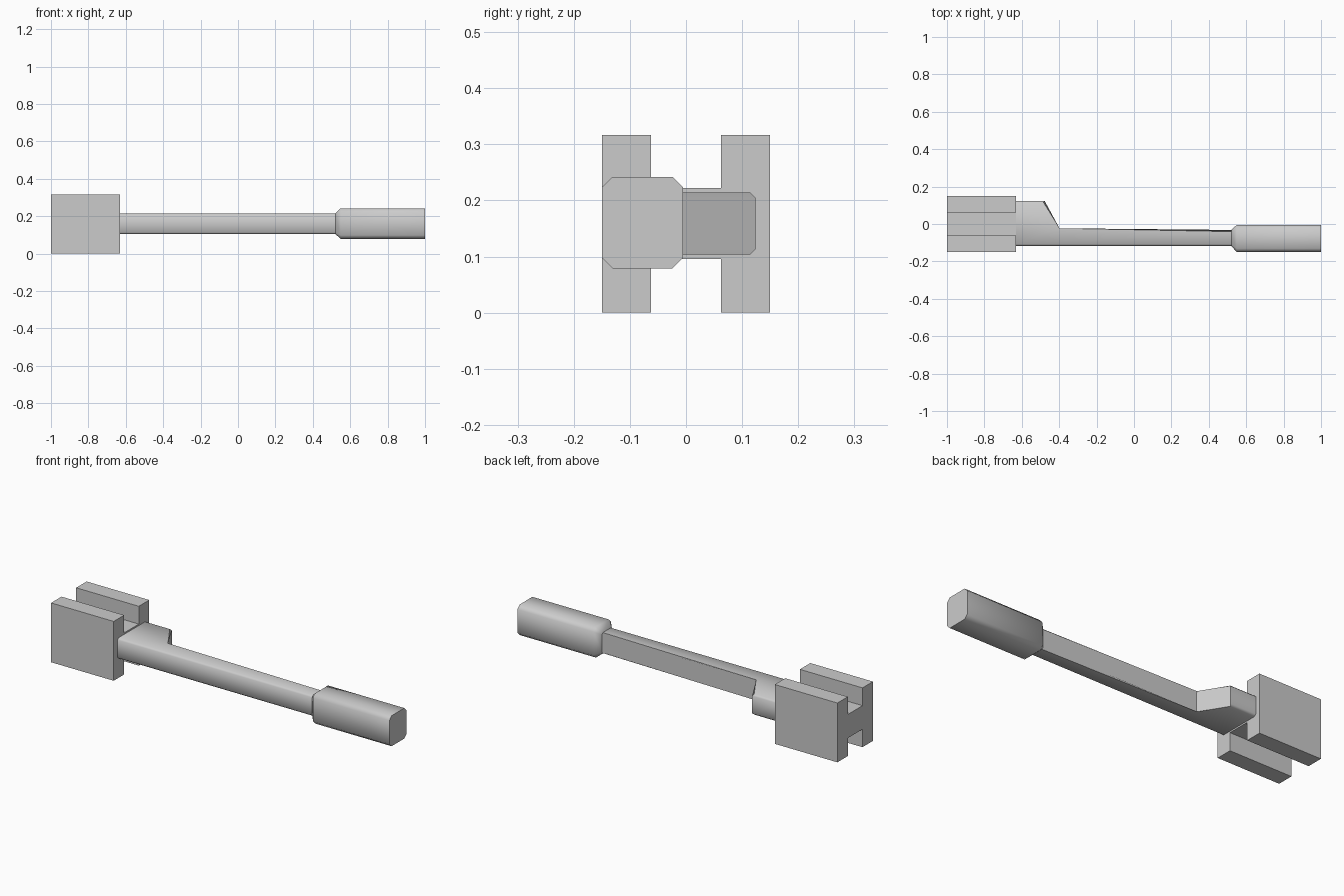
import bpy, bmesh, math

cube = bpy.data.objects.get("Cube")
if cube:
    bpy.data.objects.remove(cube, do_unlink=True)

grey = bpy.data.materials.new("plain grey")
grey.use_nodes = True
colour = (0.6, 0.6, 0.6, 1)
grey.diffuse_color = colour
grey.node_tree.nodes["Principled BSDF"].inputs["Base Color"].default_value = colour


def finish(name, bm, smooth_angle):
    bmesh.ops.recalc_face_normals(bm, faces=bm.faces[:])
    mesh = bpy.data.meshes.new(name)
    bm.to_mesh(mesh)
    bm.free()
    mesh.materials.append(grey)
    obj = bpy.data.objects.new(name, mesh)
    bpy.context.collection.objects.link(obj)
    bpy.ops.object.select_all(action='DESELECT')
    obj.select_set(True)
    bpy.context.view_layer.objects.active = obj
    bpy.ops.object.shade_smooth_by_angle(angle=math.radians(smooth_angle))
    return obj


def loft(bm, rings):
    """Skin a row of matching point rings and cap both ends."""
    loops = [[bm.verts.new(p) for p in ring] for ring in rings]
    n = len(loops[0])
    for a, b in zip(loops, loops[1:]):
        for i in range(n):
            j = (i + 1) % n
            bm.faces.new((a[i], a[j], b[j], b[i]))
    bm.faces.new(loops[0])
    bm.faces.new(loops[-1])


def chamfered(x, y0, y1, z0, z1, c):
    """Rectangle across the x axis with cut corners."""
    return [(x, y, z) for y, z in (
        (y0 + c, z0), (y1 - c, z0), (y1, z0 + c), (y1, z1 - c),
        (y1 - c, z1), (y0 + c, z1), (y0, z1 - c), (y0, z0 + c))]


# Grooved block: H-shaped section run along x
out, inn, top, lo, hi = 0.15, 0.062, 0.317, 0.096, 0.222
right_half = [(inn, lo), (inn, 0), (out, 0), (out, top), (inn, top), (inn, hi)]
section = right_half + [(-y, z) for y, z in reversed(right_half)]
bm = bmesh.new()
loft(bm, [[(x, y, z) for y, z in section] for x in (-1, -0.63)])
finish("grooved_block", bm, 30)

# Shaft with the angled foot that meets the block
outline = [(-0.64, -0.117), (0.53, -0.117), (0.53, -0.032),
           (-0.404, -0.032), (-0.478, 0.124), (-0.64, 0.124)]
bm = bmesh.new()
loft(bm, [[(x, y, z) for x, y in outline] for z in (0.104, 0.214)])
rims = [e for e in bm.edges
        if abs(e.verts[0].co.z - e.verts[1].co.z) < 0.01
        and abs(e.verts[0].co.x - e.verts[1].co.x) > 0.01]
bmesh.ops.bevel(bm, geom=rims, offset=0.009, segments=1, affect='EDGES')
finish("shaft", bm, 50)

# Handle: chamfered bar with a short flare from the shaft
bm = bmesh.new()
loft(bm, [chamfered(0.52, -0.117, -0.032, 0.104, 0.214, 0.009),
          chamfered(0.549, -0.15, -0.005, 0.079, 0.242, 0.019),
          chamfered(1, -0.15, -0.005, 0.079, 0.242, 0.019)])
finish("handle", bm, 50)
